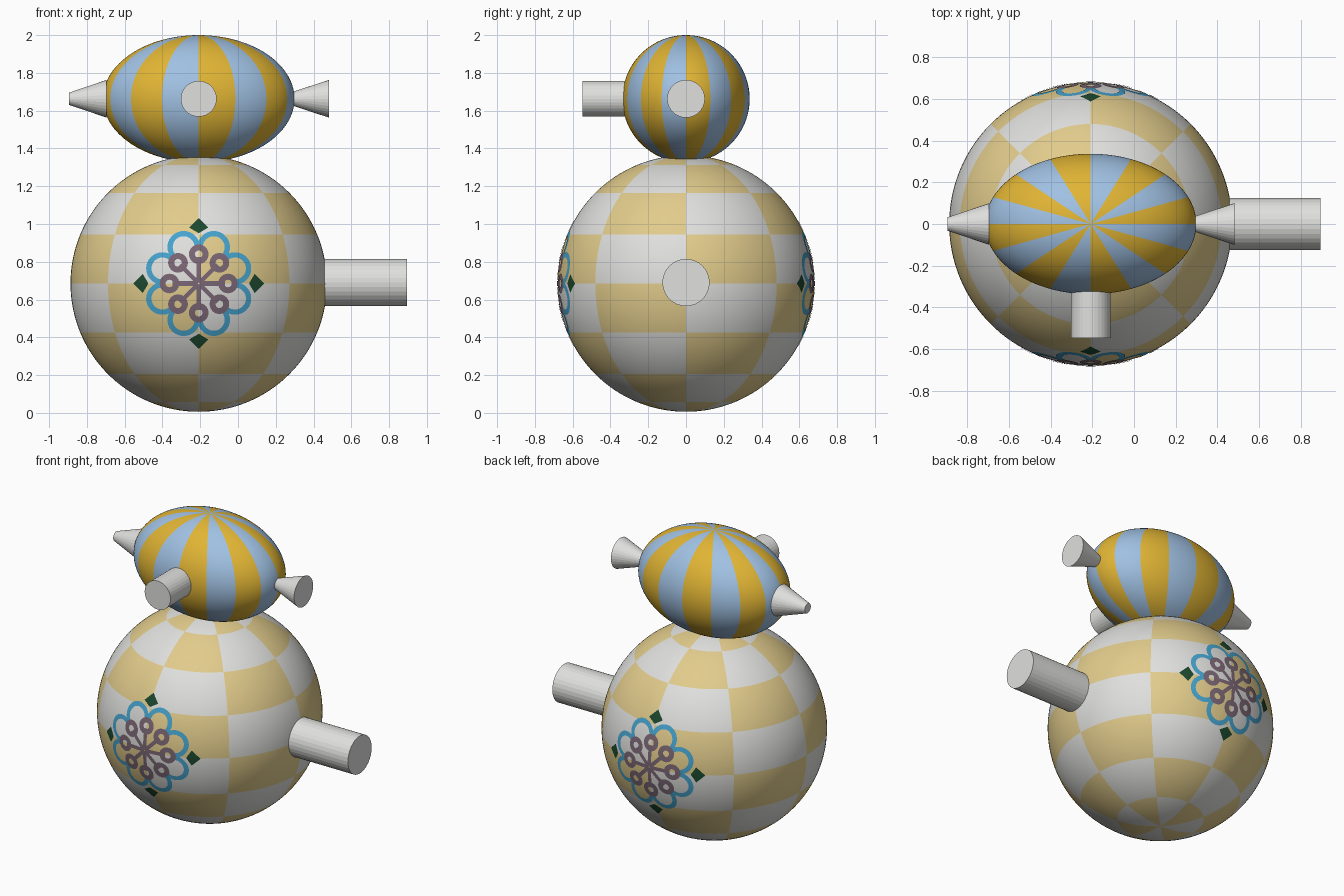
import bpy, bmesh, math
from mathutils import Vector, Matrix

if "Cube" in bpy.data.objects:
    bpy.data.objects.remove(bpy.data.objects["Cube"])

CX = -0.208                      # shared axis of body and head
BODY_C, BODY_R = Vector((CX, 0, 0.685)), 0.679
HEAD_Z = 1.663


def material(name, r, g, b):
    def lin(c):
        c /= 255
        return c / 12.92 if c < 0.04045 else ((c + 0.055) / 1.055) ** 2.4
    m = bpy.data.materials.new(name)
    m.diffuse_color = (lin(r), lin(g), lin(b), 1)
    m.use_nodes = True
    m.node_tree.nodes["Principled BSDF"].inputs["Base Color"].default_value = m.diffuse_color
    return m


WHITE = material("off_white", 224, 224, 222)
TAN = material("pale_tan", 226, 204, 140)
GOLD = material("gold", 224, 180, 52)
BLUE = material("light_blue", 160, 193, 227)
CYAN = material("cyan", 70, 163, 205)
PURPLE = material("dusty_purple", 122, 102, 116)
GREEN = material("dark_green", 28, 72, 46)


def finish(name, bm, mats):
    me = bpy.data.meshes.new(name)
    bm.to_mesh(me)
    bm.free()
    for m in mats:
        me.materials.append(m)
    ob = bpy.data.objects.new(name, me)
    bpy.context.collection.objects.link(ob)
    return ob


def ball(name, centre, scale, mats, rule):
    """Ellipsoid whose faces are coloured by a rule on their unit direction."""
    bm = bmesh.new()
    bmesh.ops.create_uvsphere(bm, u_segments=128, v_segments=64, radius=1)
    for f in bm.faces:
        f.smooth = True
        f.material_index = rule(f.calc_center_median().normalized())
    bm.transform(Matrix.Translation(centre) @ Matrix.Diagonal((*scale, 1)))
    return finish(name, bm, mats)


def sector(d, n):
    return math.floor((math.atan2(d.y, d.x) % math.tau) / math.tau * n)


def checker(d):
    lat = math.floor(math.degrees(math.asin(max(-1, min(1, d.z)))) / 22.5)
    return (sector(d, 8) + lat) % 2


def rod(name, start, end, r1, r2):
    """Straight or tapered round bar between two points."""
    a, b = Vector(start), Vector(end)
    bm = bmesh.new()
    bmesh.ops.create_cone(bm, cap_ends=True, segments=32, radius1=r1, radius2=r2,
                          depth=(b - a).length)
    rot = (b - a).to_track_quat('Z', 'Y').to_matrix().to_4x4()
    bm.transform(Matrix.Translation((a + b) / 2) @ rot)
    return finish(name, bm, [WHITE])


# Body and head
ball("body", BODY_C, (BODY_R,) * 3, [TAN, WHITE], checker)
ball("head", Vector((CX, 0, HEAD_Z)), (0.507, 0.337, 0.337), [GOLD, BLUE],
     lambda d: sector(d, 16) % 2)

# Round attachments
rod("beak", (-0.895, 0, HEAD_Z), (-0.695, 0, HEAD_Z), 0.032, 0.1)
rod("head_flare", (0.27, 0, HEAD_Z), (0.482, 0, HEAD_Z), 0.03, 0.1)
rod("front_knob", (CX, -0.547, HEAD_Z), (CX, -0.28, HEAD_Z), 0.095, 0.095)
rod("side_arm", (0.895, 0, 0.69), (0.42, 0, 0.69), 0.125, 0.125)


def strip(bm, side, lift, left, right, mat):
    """Quad strip between two 2D point rows, wrapped on the body surface."""
    def wrap(p):
        r = BODY_R + lift
        return bm.verts.new(BODY_C + Vector(
            (p[0], side * math.sqrt(r * r - p[0] ** 2 - p[1] ** 2), p[1])))
    a, b = [wrap(p) for p in left], [wrap(p) for p in right]
    for i in range(len(a) - 1):
        f = bm.faces.new((a[i], a[i + 1], b[i + 1], b[i]))
        f.material_index = mat
        f.normal_update()
        if f.normal.y * side < 0:
            f.normal_flip()


def arc(angle, dist, radius, sweep, n=28):
    """Arc around a centre set out at an angle, symmetric about that angle."""
    c = Vector((math.cos(angle), math.sin(angle))) * dist
    return [c + radius * Vector((math.cos(t), math.sin(t))) for t in
            (angle - sweep + 2 * sweep * i / n for i in range(n + 1))]


def flower(name, side):
    bm = bmesh.new()
    for k in range(8):
        ang = k * math.pi / 4
        out = Vector((math.cos(ang), math.sin(ang)))
        across = Vector((-out.y, out.x))
        # cyan petal outline between the spokes
        mid, sweep = ang + math.pi / 8, math.radians(112)
        strip(bm, side, 0.002, arc(mid, 0.208, 0.086, sweep),
              arc(mid, 0.208, 0.058, sweep), 0)
        # purple spoke and loop
        rows = [0.02 + 0.03 * i for i in range(5)]
        strip(bm, side, 0.004, [out * r + across * 0.012 for r in rows],
              [out * r - across * 0.012 for r in rows], 1)
        strip(bm, side, 0.004, arc(ang, 0.155, 0.052, math.pi),
              arc(ang, 0.155, 0.02, math.pi), 1)
        # green leaf tip on the four main directions
        if k % 2 == 0:
            rows = [(0.268, 0.003), (0.296, 0.05), (0.32, 0.026), (0.345, 0.001)]
            for s in (-1, 1):
                strip(bm, side, 0.003, [out * r for r, w in rows],
                      [out * r + across * w * s for r, w in rows], 2)
    # purple centre
    strip(bm, side, 0.004, arc(0, 0, 0.034, math.pi), arc(0, 0, 0.004, math.pi), 1)
    finish(name, bm, [CYAN, PURPLE, GREEN])


# Painted flowers, front and back
flower("front_flower", -1)
flower("back_flower", 1)
